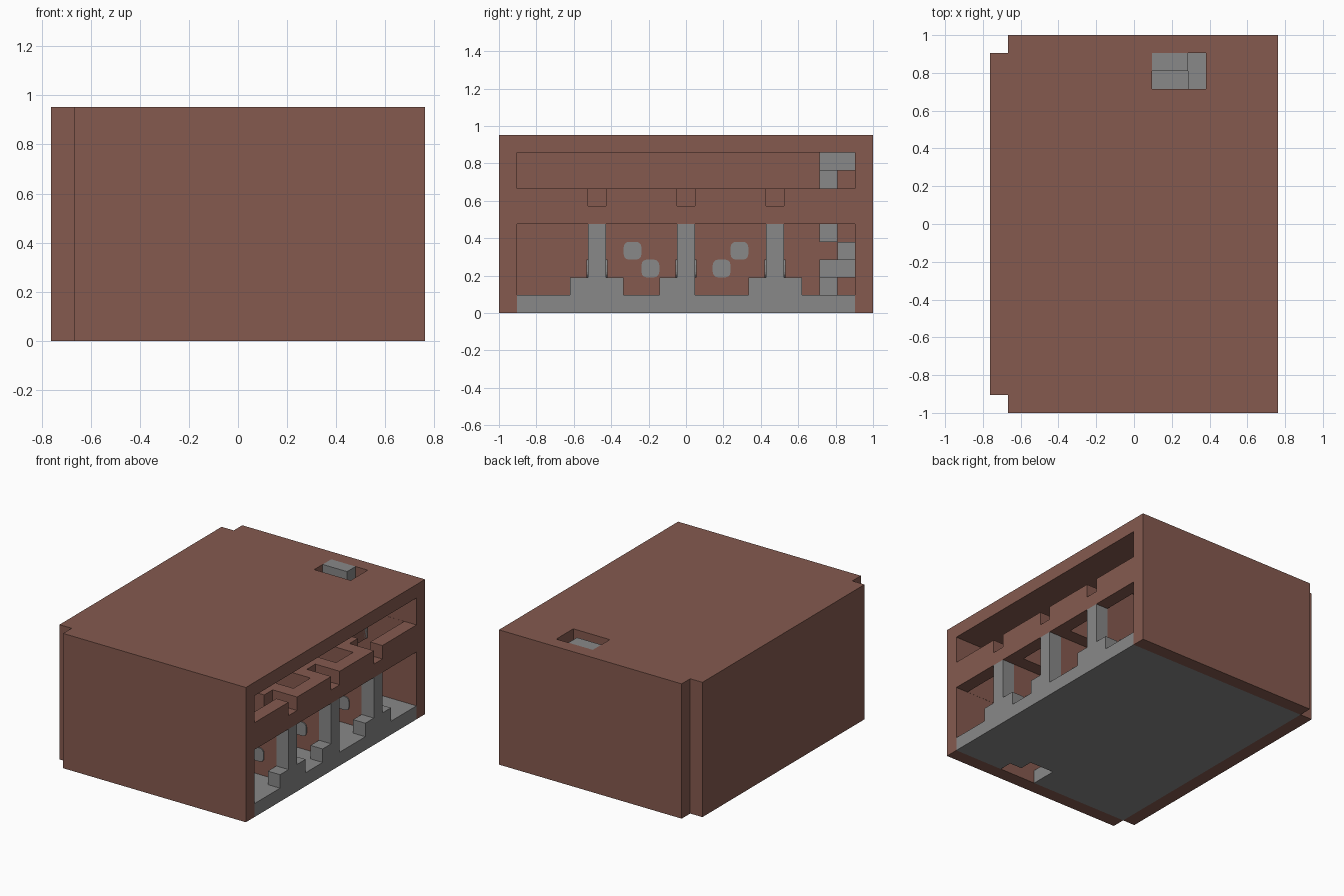
import bpy, bmesh
from mathutils import Vector

if "Cube" in bpy.data.objects:
    bpy.data.objects.remove(bpy.data.objects["Cube"], do_unlink=True)

U = 2 / 21                       # one block
ORIGIN = Vector((-8 * U, -1, 0))  # corner of the block grid


def material(name, rgb):
    m = bpy.data.materials.new(name)
    m.use_nodes = True
    m.diffuse_color = (*rgb, 1)
    m.node_tree.nodes["Principled BSDF"].inputs["Base Color"].default_value = (*rgb, 1)
    return m


BROWN = material("clay brown", (0.235, 0.102, 0.078))
GREY = material("stone grey", (0.246, 0.246, 0.246))


def boxes(name, spans, mat):
    """One object of boxes, each given as x, y and z spans in blocks."""
    bm = bmesh.new()
    for span in spans:
        low, high = (Vector(corner) for corner in zip(*span))
        cube = bmesh.ops.create_cube(bm, size=1)["verts"]
        for v in cube:
            v.co = ORIGIN + U * ((low + high) / 2 + v.co * (high - low))
    mesh = bpy.data.meshes.new(name)
    bm.to_mesh(mesh)
    bm.free()
    mesh.materials.append(mat)
    ob = bpy.data.objects.new(name, mesh)
    bpy.context.collection.objects.link(ob)
    return ob


def cut(ob, spans):
    """Cut boxes out of an object."""
    for span in spans:
        cutter = boxes("cutter", [span], ob.data.materials[0])
        cutter.hide_render = True
        mod = ob.modifiers.new("cut", "BOOLEAN")
        mod.operation, mod.solver, mod.object = "DIFFERENCE", "EXACT", cutter
        bpy.context.view_layer.objects.active = ob
        bpy.ops.object.modifier_apply(modifier=mod.name)
        bpy.data.objects.remove(cutter, do_unlink=True)


def spot(name, centre, axis):
    """Thin round-cornered plate facing along the given axis."""
    half = [0.5, 0.5, 0.5]
    half[axis] = 0.04
    ob = boxes(name, [[(c - h, c + h) for c, h in zip(centre, half)]], GREY)
    bm = bmesh.new()
    bm.from_mesh(ob.data)
    edges = [e for e in bm.edges
             if abs((e.verts[0].co - e.verts[1].co)[axis]) > 0.001]
    bmesh.ops.bevel(bm, geom=edges, offset=0.3 * U, segments=3, profile=0.5,
                    affect="EDGES")
    bm.to_mesh(ob.data)
    bm.free()


# Outer shell
boxes("front_wall", [[(1, 16), (0, 1), (0, 10)]], BROWN)
boxes("back_wall", [[(1, 16), (20, 21), (0, 10)]], BROWN)
boxes("closed_side_wall", [[(0, 1), (1, 20), (0, 10)]], BROWN)
roof = boxes("roof", [[(1, 16), (1, 20), (9, 10)]], BROWN)
cut(roof, [[(9, 12), (18, 21), (8, 11)]])
boxes("roof_rear_strip", [[(9, 12), (20, 20.01), (9, 10)]], BROWN)

# Ground floor with the way down
ground = boxes("ground_floor", [[(1, 16), (1, 20), (0, 1)]], GREY)
cut(ground, [[(9, 12), (0, 2), (-1, 2)], [(9, 11), (1.5, 3), (-1, 2)]])

# Upper floor with stairwell, light wells and edge notches
BAYS = (5, 10, 15)
upper = boxes("upper_floor", [[(1, 16), (1, 20), (5, 7)]], BROWN)
wells = [(1.01, 5), (7, 9), (12, 14), (16, 19.99)]
cut(upper, [[(12, 15), w, (4, 8)] for w in wells])
cut(upper, [[(9, 11.99), (18, 19.99), (4, 8)]])
cut(upper, [[(14, 17), (y, y + 1), (6, 8)] for y in BAYS])

# Pillars with steps, and the room dividers behind them
boxes("pillars", [[(15, 16), (y, y + 1), (1, 5)] for y in BAYS], GREY)
boxes("pillar_steps",
      [[(15, 16), (y, y + 1), (1, 2)] for y in (4, 6, 9, 14, 16)], GREY)
boxes("dividers", [[(1, 15), (y, y + 1), (1, 5)] for y in BAYS], BROWN)

# Winding stair, two blocks to each level
TURN = [((9, 11), (19, 20)), ((9, 11), (18, 19)), ((11, 12), (18, 20))]
boxes("winding_stair",
      [[*TURN[z % 3], (z, z + 1)] for z in range(1, 10)], GREY)

# Rounded wall spots
for y, z in ((7, 3), (8, 2), (12, 2), (13, 3)):
    spot("wall_spot", (1.04, y + 0.5, z + 0.5), 0)
for y in BAYS:
    for face in (y - 0.04, y + 1.04):
        spot("divider_spot", (13.5, face, 2.5), 1)
